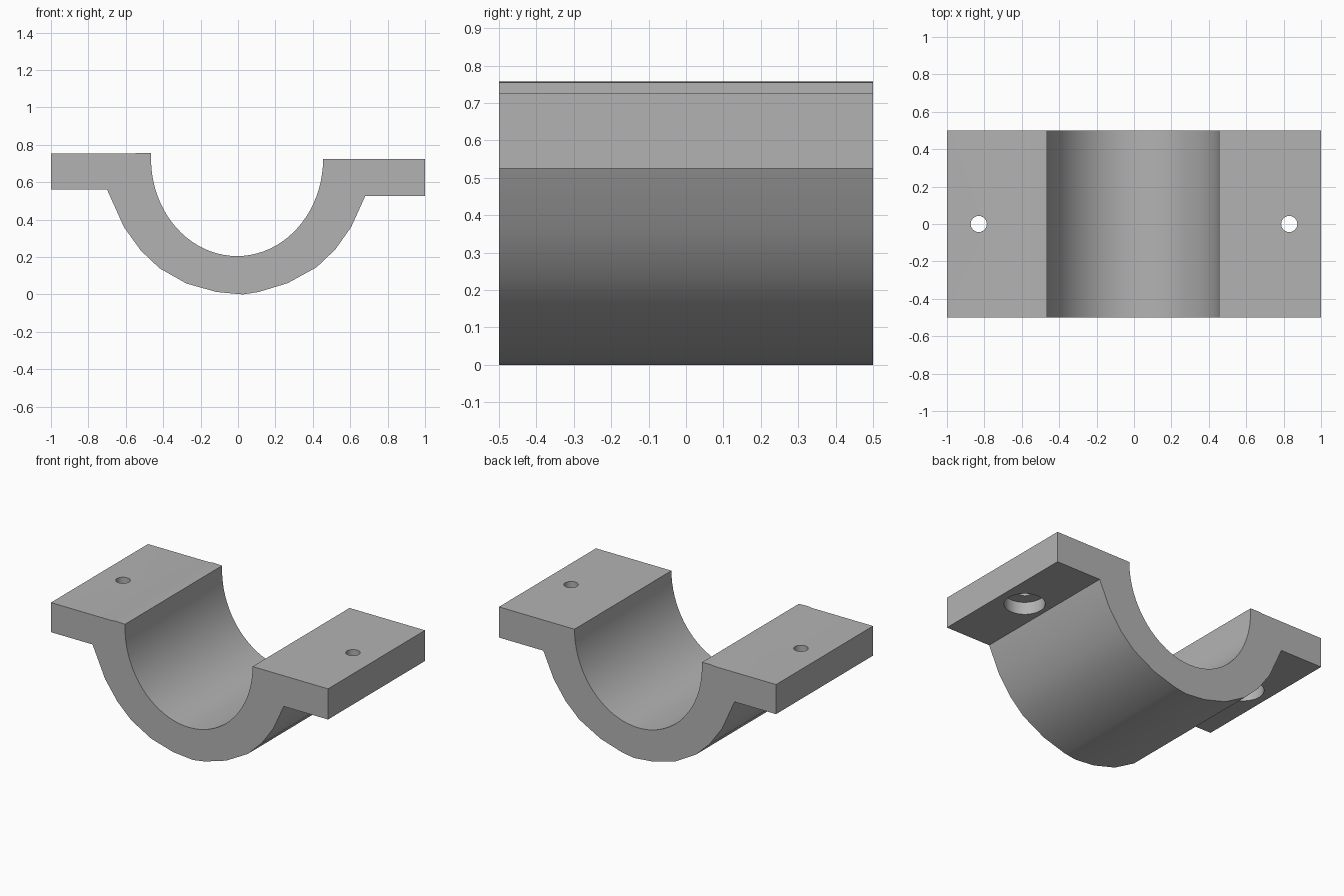
import bpy
import bmesh
from math import cos, sin, pi, radians

cube = bpy.data.objects.get("Cube")
if cube:
    bpy.data.objects.remove(cube, do_unlink=True)

HALF_WIDTH = 0.5

grey = bpy.data.materials.new("plain grey")
grey.use_nodes = True
colour = (0.45, 0.45, 0.45, 1)
grey.diffuse_color = colour
grey.node_tree.nodes["Principled BSDF"].inputs["Base Color"].default_value = colour


def extrude_profile(name, points):
    """Solid made by sweeping an x-z outline along y."""
    bm = bmesh.new()
    face = bm.faces.new([bm.verts.new((x, -HALF_WIDTH, z)) for x, z in points])
    moved = bmesh.ops.extrude_face_region(bm, geom=[face])["geom"]
    verts = [v for v in moved if isinstance(v, bmesh.types.BMVert)]
    bmesh.ops.translate(bm, verts=verts, vec=(0, 2 * HALF_WIDTH, 0))
    bmesh.ops.recalc_face_normals(bm, faces=bm.faces)
    mesh = bpy.data.meshes.new(name)
    bm.to_mesh(mesh)
    bm.free()
    obj = bpy.data.objects.new(name, mesh)
    bpy.context.collection.objects.link(obj)
    mesh.materials.append(grey)
    return obj


def drill(target, x, radius, bottom, top):
    """Cut a vertical round hole through the target."""
    bpy.ops.mesh.primitive_cylinder_add(vertices=32, radius=radius, depth=top - bottom,
                                        location=(x, 0, (top + bottom) / 2))
    cutter = bpy.context.object
    cutter.name = "hole_cutter"
    cutter.hide_render = True
    cutter.data.materials.append(grey)
    mod = target.modifiers.new("hole", 'BOOLEAN')
    mod.operation = 'DIFFERENCE'
    mod.solver = 'EXACT'
    mod.object = cutter
    bpy.context.view_layer.objects.active = target
    bpy.ops.object.modifier_apply(modifier=mod.name)
    bpy.data.objects.remove(cutter, do_unlink=True)


# Underside of the cradle, from the left flange to the right one
outer = [(-0.70, 0.56), (-0.61, 0.36), (-0.52, 0.235), (-0.42, 0.14), (-0.275, 0.058),
         (-0.115, 0.013), (0.025, 0), (0.11, 0.013), (0.265, 0.06), (0.42, 0.145),
         (0.52, 0.24), (0.605, 0.36), (0.68, 0.525)]
# Half-oval bore of the cradle
inner = [(-0.005 + 0.46 * cos(pi * i / 40), 0.725 - 0.52 * sin(pi * i / 40))
         for i in range(41)]
right_end = [(1, 0.525), (1, 0.725)]
left_end = [(-0.465, 0.755), (-0.53, 0.757), (-0.56, 0.753), (-1, 0.753), (-1, 0.56)]

bracket = extrude_profile("saddle_bracket", outer + right_end + inner + left_end)

# Counterbored bolt holes in both flanges
for x, underside in ((-0.83, 0.56), (0.83, 0.525)):
    drill(bracket, x, 0.043, underside - 0.1, underside + 0.4)
    drill(bracket, x, 0.12, underside - 0.1, underside + 0.08)

bpy.ops.object.select_all(action='DESELECT')
bracket.select_set(True)
bpy.context.view_layer.objects.active = bracket
bpy.ops.object.shade_smooth_by_angle(angle=radians(30))
